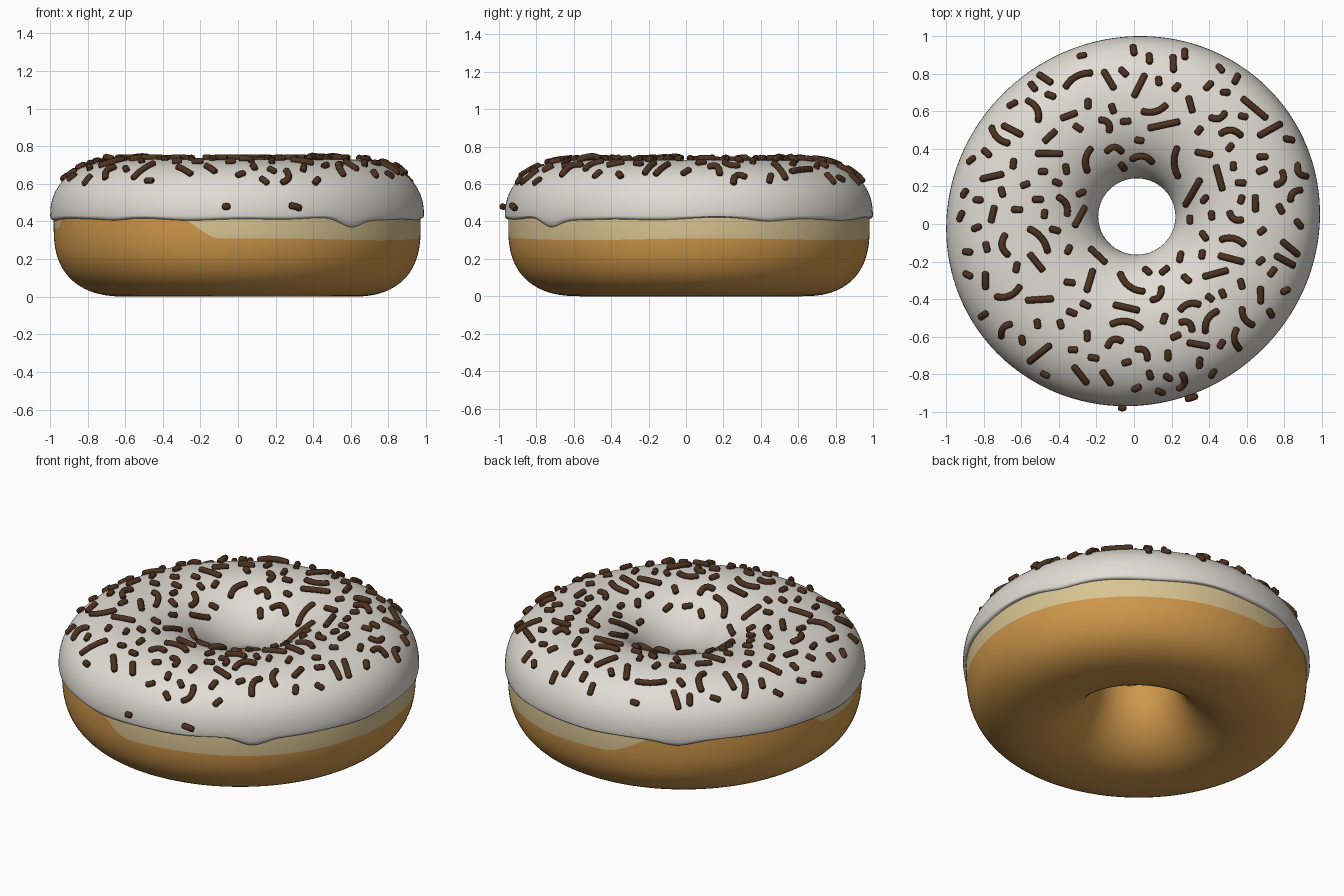
import bpy, bmesh, math, random
from mathutils import Vector

if "Cube" in bpy.data.objects:
    bpy.data.objects.remove(bpy.data.objects["Cube"])

random.seed(7)
SEG = 180
RC = 0.59                                   # radius of the ring's crest


def material(name, rgb):
    m = bpy.data.materials.new(name)
    m.diffuse_color = (*rgb, 1)
    m.use_nodes = True
    m.node_tree.nodes["Principled BSDF"].inputs["Base Color"].default_value = m.diffuse_color
    return m


DOUGH = material("golden dough", (0.62, 0.31, 0.07))
PALE = material("pale dough", (0.69, 0.55, 0.29))
ICING = material("white icing", (0.75, 0.72, 0.66))
CHOC = material("chocolate", (0.075, 0.032, 0.014))


def smooth(x):
    x = min(1, max(0, x))
    return x * x * (3 - 2 * x)


def place(r, th, z):
    """Ring coordinates to space, with the slightly uneven hand-made outline."""
    w = min(1, max(0, (r - 0.2) / 0.8))
    r *= 1 + 0.02 * w * math.sin(2 * th)
    return Vector((r * math.cos(th) + 0.015 - 0.02 * w,
                   0.99 * r * math.sin(th) + 0.04 - 0.025 * w, z))


def spow(v, p):
    return math.copysign(abs(v) ** p, v)


def section(t, a_out, a_in, zc, b_top, b_bot, n_out):
    """Point on a rounded cross-section: t = 0 outside, 90 top, 180 in the hole."""
    c, s = math.cos(t), math.sin(t)
    n, a = (n_out, a_out) if c >= 0 else (2.0, a_in)
    return RC + a * spow(c, 2 / n), zc + (b_top if s > 0 else b_bot) * spow(s, 2 / n)


def dough_point(t):
    return section(t, 0.385, 0.37, 0.37, 0.335, 0.37, 2.5)


def dough_angle(z):
    """Outer cross-section angle at height z."""
    q = (z - 0.37) / (0.335 if z > 0.37 else 0.37)
    return math.asin(spow(q, 1.25))


def icing_point(t):
    return section(t, 0.403, 0.385, 0.43, 0.30, 0.30, 2.3)


def sweep(name, profile, mats, index=lambda k: 0):
    """Sweep a closed profile, which may vary with the angle, round the ring."""
    bm = bmesh.new()
    rows = []
    for i in range(SEG):
        th = 2 * math.pi * i / SEG
        rows.append([bm.verts.new(place(r, th, z)) for r, z in profile(th)])
    n = len(rows[0])
    for i in range(SEG):
        a, b = rows[i], rows[(i + 1) % SEG]
        for k in range(n):
            f = bm.faces.new((a[k], b[k], b[(k + 1) % n], a[(k + 1) % n]))
            f.smooth = True
            f.material_index = index(k)
    bmesh.ops.recalc_face_normals(bm, faces=bm.faces)
    me = bpy.data.meshes.new(name)
    bm.to_mesh(me)
    bm.free()
    for m in mats:
        me.materials.append(m)
    ob = bpy.data.objects.new(name, me)
    bpy.context.collection.objects.link(ob)
    return ob


# Dough ring; the pale band starts at a ring of vertices that follows its lower edge
def band_bottom(th):
    d = (math.degrees(th) + 180) % 360 - 180
    main = smooth((d + 111) / 16) * smooth((119 - d) / 22)
    patch = 0.6 * smooth((d % 360 - 169) / 10) * smooth((204 - d % 360) / 10)
    return 0.44 - 0.135 * max(main, patch) + 0.005 * math.sin(4 * th + 1)


LOW, MID, TOP = 20, 5, 50


def dough_profile(th):
    t0, t1, t2 = -math.pi / 2, dough_angle(band_bottom(th)), dough_angle(0.46)
    t3 = 1.5 * math.pi
    ts = [t0 + (t1 - t0) * k / LOW for k in range(LOW)]
    ts += [t1 + (t2 - t1) * k / MID for k in range(MID)]
    ts += [t2 + (t3 - t2) * k / TOP for k in range(TOP)]
    return [dough_point(t) for t in ts]


sweep("dough_ring", dough_profile, [DOUGH, PALE],
      lambda k: 1 if LOW <= k < LOW + MID else 0)


# Icing shell with a wavy rim and a few drips
def icing_profile(th):
    d = (math.degrees(th) + 180) % 360 - 180
    zo = 0.413 + 0.005 * math.sin(5 * th + 0.6) + 0.004 * math.sin(11 * th)
    for at, depth, width in ((-51, 0.048, 6), (122, 0.02, 6), (-130, 0.012, 7), (25, 0.01, 6)):
        zo -= depth * math.exp(-((d - at) / width) ** 2)
    zi = 0.41 + 0.012 * math.sin(4 * th)
    ro = dough_point(dough_angle(zo))[0]
    ri = 0.222
    pts = [(ro - 0.03, zo + 0.015), (ro + 0.002, zo), (ro + 0.011, zo + 0.004),
           (0.991, zo + 0.5 * (0.43 - zo))]
    pts += [icing_point(math.pi * k / 48) for k in range(49)]
    pts += [(ri - 0.012, zi + 0.004), (ri, zi), (ri + 0.03, zi + 0.015)]
    # inner side of the shell, hidden within the dough
    pts += [(RC - 0.32, 0.47), (RC - 0.2, 0.6), (RC, 0.66), (RC + 0.2, 0.6), (RC + 0.32, 0.47)]
    return pts


sweep("icing", icing_profile, [ICING])


# Chocolate sprinkles: short, long and bent rods scattered over the icing
def on_icing(u, v, lift):
    r, th = math.hypot(u, v), math.atan2(v, u)
    a, n = (0.403, 2.3) if r > RC else (0.385, 2.0)
    h = max(0, 1 - (abs(r - RC) / a) ** n) ** (1 / n)
    return place(r, th, 0.43 + 0.30 * h + lift)


curve = bpy.data.curves.new("sprinkles", "CURVE")
curve.dimensions = "3D"
curve.bevel_depth = 0.018
curve.bevel_resolution = 2
curve.use_fill_caps = True
curve.materials.append(CHOC)


def rod(points):
    # doubled end points with a smaller radius round off the tips
    e0 = points[0] + (points[0] - points[1]).normalized() * 0.008
    e1 = points[-1] + (points[-1] - points[-2]).normalized() * 0.008
    sp = curve.splines.new("POLY")
    sp.points.add(len(points) + 1)
    for p, co in zip(sp.points, [e0] + points + [e1]):
        p.co = (*co, 1)
    sp.points[0].radius = sp.points[-1].radius = 0.6
    sp.use_smooth = True


taken, count, tries = [], 0, 0
while count < 158 and tries < 12000:
    tries += 1
    r = math.sqrt(random.uniform(0.27 ** 2, 0.94 ** 2))
    th, yaw = random.uniform(0, math.tau), random.uniform(0, math.tau)
    half = random.choice((0.018, 0.022, 0.04, 0.055, 0.065, 0.08))
    bend = random.choice((0, 0, 0.02, -0.025)) if half > 0.035 else 0
    arch = random.choice((0, 0.012)) if bend else 0
    c, s = math.cos(yaw), math.sin(yaw)
    line = []
    for k in range(-3, 4):
        a, b = half * k / 3, bend * (1 - (k / 3) ** 2)
        line.append((r * math.cos(th) + a * c - b * s, r * math.sin(th) + a * s + b * c))
    if any(not 0.26 < math.hypot(*p) < 0.955 for p in line):
        continue
    if any(math.dist(p, q) < 0.062 for p in line for q in taken):
        continue
    taken += line
    count += 1
    rod([on_icing(u, v, 0.009 + arch * (1 - (k / 3 - 1) ** 2)) for k, (u, v) in enumerate(line)])

# Two stray sprinkles low on the front
rod([Vector((-0.075, -0.975, 0.478)), Vector((-0.062, -0.98, 0.48)), Vector((-0.05, -0.975, 0.478))])
rod([Vector((0.28, -0.93, 0.485)), Vector((0.305, -0.925, 0.48)), Vector((0.33, -0.915, 0.47))])

sprinkles = bpy.data.objects.new("sprinkles", curve)
bpy.context.collection.objects.link(sprinkles)
bpy.context.view_layer.objects.active = sprinkles
sprinkles.select_set(True)
bpy.ops.object.convert(target="MESH")
bpy.ops.object.shade_smooth_by_angle(angle=math.radians(50))
